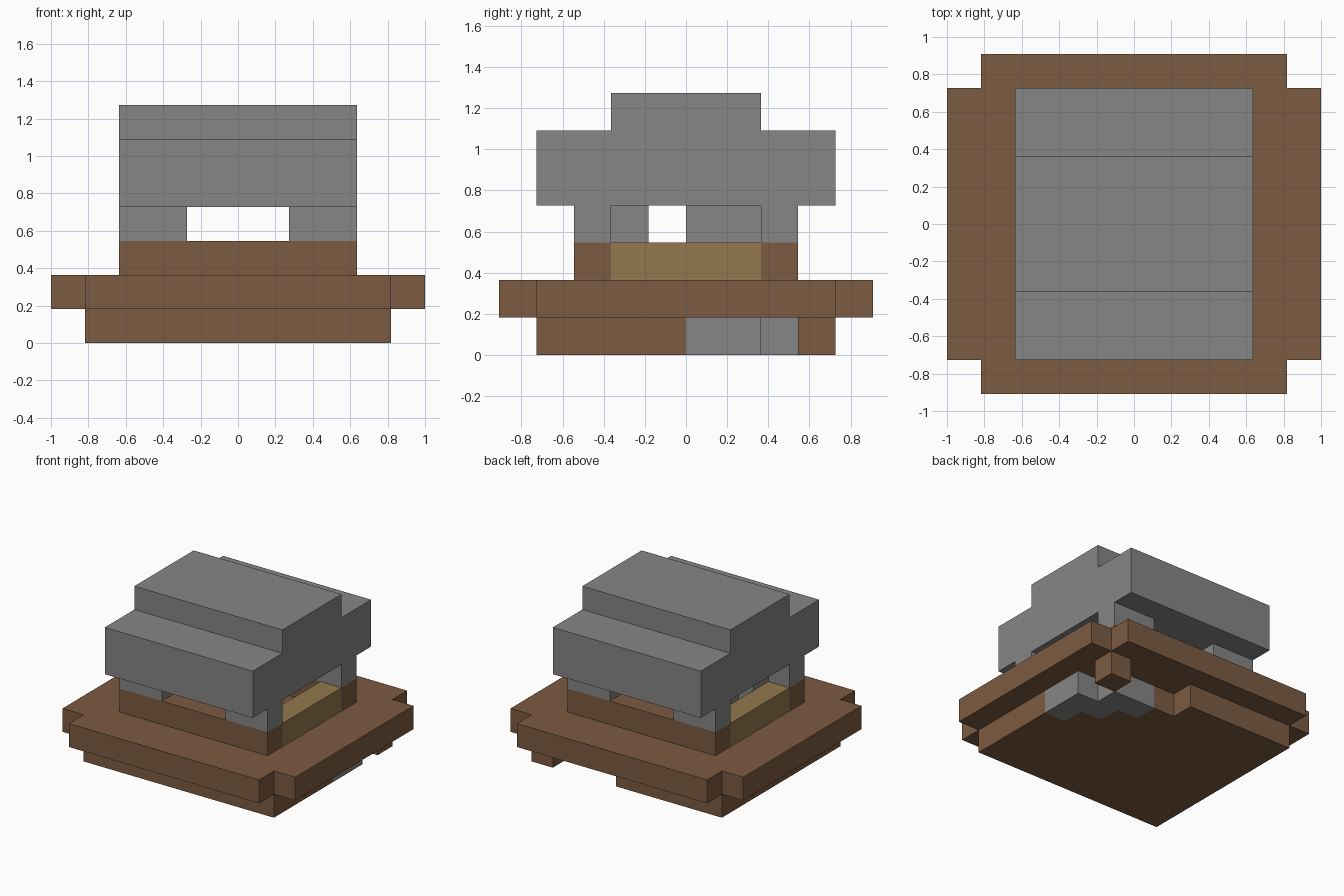
import bpy
import bmesh
from mathutils import Vector

U = 2 / 11  # one building block

cube = bpy.data.objects.get("Cube")
if cube:
    bpy.data.objects.remove(cube, do_unlink=True)


def material(name, rgb):
    m = bpy.data.materials.new(name)
    m.use_nodes = True
    m.diffuse_color = (*rgb, 1)
    m.node_tree.nodes["Principled BSDF"].inputs["Base Color"].default_value = (*rgb, 1)
    return m


BROWN = material("brown wood", (0.202, 0.105, 0.054))
TAN = material("tan wood", (0.292, 0.188, 0.076))
GREY = material("grey stone", (0.238, 0.238, 0.238))


def prism(name, outline, low, high, mat, along_x=False):
    """Extrude an outline in block units upward, or along x for a (y, z) outline."""
    bm = bmesh.new()
    if along_x:
        points = [(low, a, b) for a, b in outline]
        step = Vector((high - low, 0, 0))
    else:
        points = [(a, b, low) for a, b in outline]
        step = Vector((0, 0, high - low))
    face = bm.faces.new([bm.verts.new(Vector(p) * U) for p in points])
    ext = bmesh.ops.extrude_face_region(bm, geom=[face], use_keep_orig=True)
    moved = [v for v in ext["geom"] if isinstance(v, bmesh.types.BMVert)]
    bmesh.ops.translate(bm, verts=moved, vec=step * U)
    bmesh.ops.recalc_face_normals(bm, faces=bm.faces)
    mesh = bpy.data.meshes.new(name)
    bm.to_mesh(mesh)
    bm.free()
    mesh.materials.append(mat)
    obj = bpy.data.objects.new(name, mesh)
    bpy.context.collection.objects.link(obj)
    return obj


def box(name, x0, x1, y0, y1, z0, z1, mat):
    return prism(name, [(x0, y0), (x1, y0), (x1, y1), (x0, y1)], z0, z1, mat)


# Foundation with a stepped, broken back corner and a stone repair
prism("foundation", [(-4.5, -4), (4.5, -4), (4.5, 0), (3.5, 0), (3.5, 1), (2.5, 1),
                     (2.5, 2), (1.5, 2), (1.5, 3), (.5, 3), (.5, 4), (-4.5, 4)], 0, 1, BROWN)
prism("foundation_stones", [(3.5, 0), (4.5, 0), (4.5, 2), (3.5, 2), (3.5, 3), (1.5, 3),
                            (1.5, 2), (2.5, 2), (2.5, 1), (3.5, 1)], 0, 1, GREY)
box("corner_stilt", 3.5, 4.5, 3, 4, 0, 1, BROWN)

# Wide deck with notched corners
prism("deck", [(-4.5, -5), (4.5, -5), (4.5, -4), (5.5, -4), (5.5, 4), (4.5, 4),
               (4.5, 5), (-4.5, 5), (-4.5, 4), (-5.5, 4), (-5.5, -4), (-4.5, -4)], 1, 2, BROWN)

# Low walls around the hollow room
for side, y in (("front", -3), ("back", 2)):
    box(side + "_low_wall", -3.5, 3.5, y, y + 1, 2, 3, BROWN)
    # Stone piers at the corners, carrying the roof
    for hand, x in (("right", -3.5), ("left", 1.5)):
        box(f"{side}_{hand}_pier", x, x + 2, y, y + 1, 3, 4, GREY)
for hand, x in (("right", -3.5), ("left", 2.5)):
    box(hand + "_low_wall", x, x + 1, -2, 2, 2, 3, TAN)

# Stone blocks inside, against the right wall
box("inner_block_front", -2.5, -1.5, -2, -1, 2, 4, GREY)
box("inner_block_back", -2.5, -1.5, 0, 2, 2, 4, GREY)

# Stepped stone roof
prism("roof", [(-4, 4), (4, 4), (4, 6), (2, 6), (2, 7), (-2, 7), (-2, 6), (-4, 6)],
      -3.5, 3.5, GREY, along_x=True)
